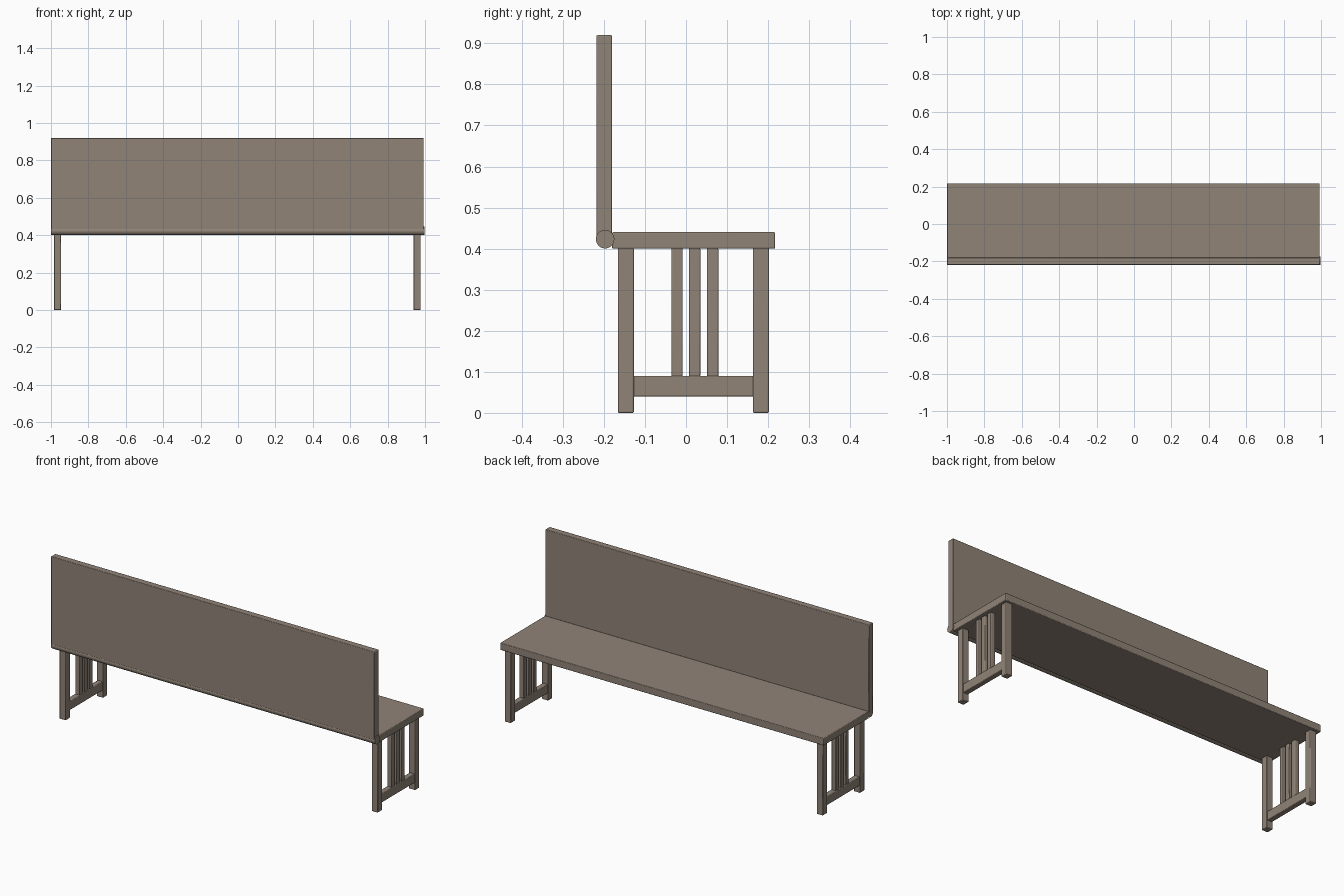
import bpy, math

if "Cube" in bpy.data.objects:
    bpy.data.objects.remove(bpy.data.objects["Cube"])

wood = bpy.data.materials.new("grey brown wood")
wood.diffuse_color = (0.28, 0.23, 0.185, 1)
wood.use_nodes = True
wood.node_tree.nodes["Principled BSDF"].inputs["Base Color"].default_value = wood.diffuse_color


def finish(ob, name, bevel):
    ob.name = name
    ob.data.materials.append(wood)
    if bevel:
        m = ob.modifiers.new("soft edges", 'BEVEL')
        m.width = bevel
        m.segments = 2
    bpy.ops.object.shade_smooth_by_angle(angle=math.radians(35))


def box(name, x, y, z, bevel=0.003):
    """Box from (min, max) ranges."""
    c = [(a + b) / 2 for a, b in (x, y, z)]
    bpy.ops.mesh.primitive_cube_add(size=1, location=c)
    ob = bpy.context.object
    ob.scale = [b - a for a, b in (x, y, z)]
    bpy.ops.object.transform_apply(location=False, rotation=False, scale=True)
    finish(ob, name, bevel)


# Seat and backrest boards
box("seat", (-1, 0.993), (-0.18, 0.217), (0.40, 0.44))
box("backrest", (-1, 0.993), (-0.218, -0.18), (0.43, 0.92))

# Round hinge rod joining seat and backrest
bpy.ops.mesh.primitive_cylinder_add(vertices=32, radius=0.0225, depth=1.996,
                                    location=(-0.001, -0.197, 0.423),
                                    rotation=(0, math.pi / 2, 0))
finish(bpy.context.object, "hinge_rod", 0)

# End frames: two legs, a low rail and three slats each
for side, cx in (("left", -0.965), ("right", 0.958)):
    leg_x = (cx - 0.019, cx + 0.019)
    box(side + "_front_leg", leg_x, (-0.166, -0.127), (0, 0.402))
    box(side + "_back_leg", leg_x, (0.163, 0.202), (0, 0.402))
    box(side + "_rail", (cx - 0.015, cx + 0.015), (-0.13, 0.166), (0.04, 0.09))
    for i, cy in enumerate((-0.022, 0.021, 0.065)):
        box(f"{side}_slat_{i + 1}", (cx - 0.0135, cx + 0.0135),
            (cy - 0.0138, cy + 0.0138), (0.088, 0.402))
